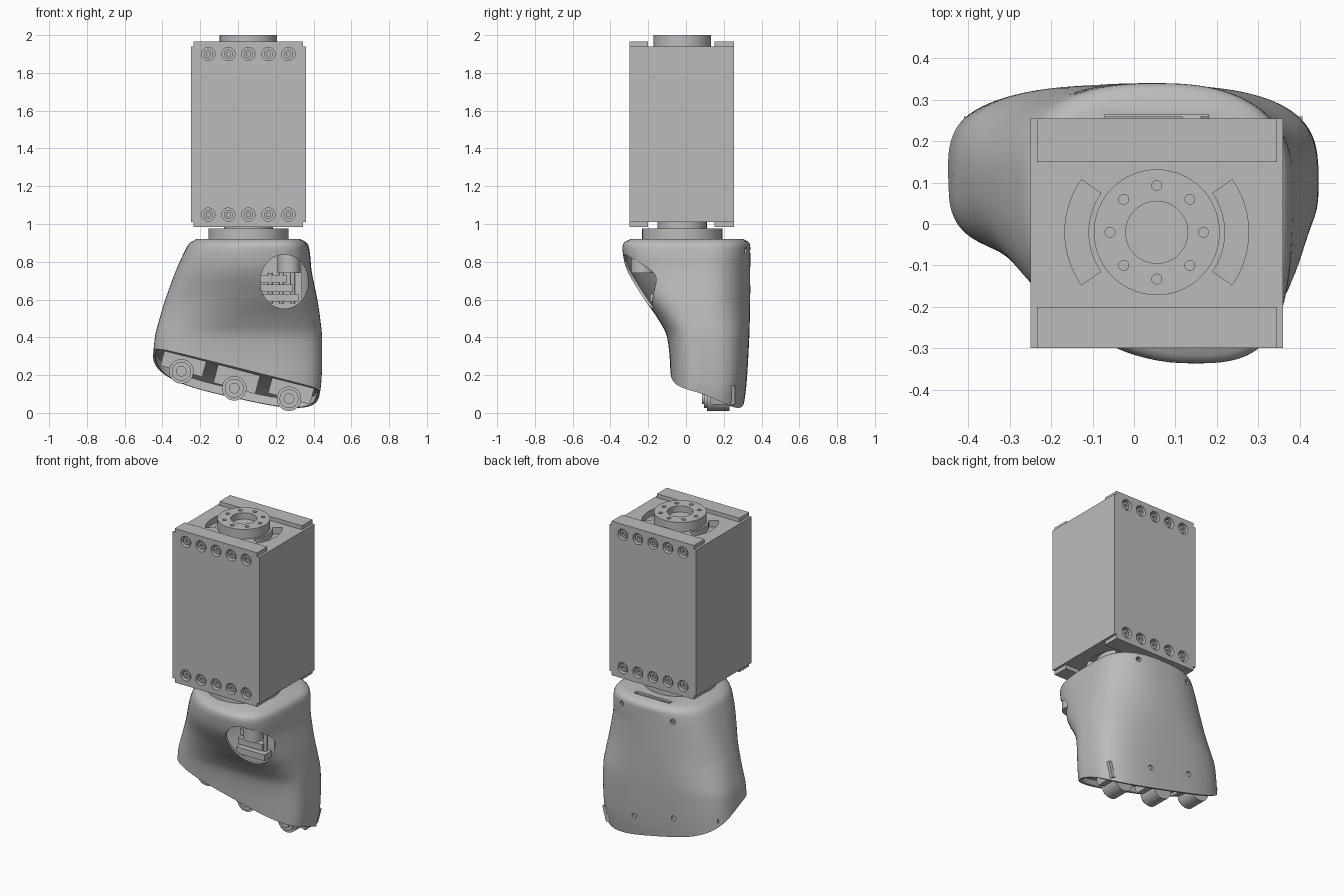
import bpy, bmesh
from math import sin, cos, pi, radians, copysign
from mathutils import Matrix, Vector

if "Cube" in bpy.data.objects:
    bpy.data.objects.remove(bpy.data.objects["Cube"])

grey = bpy.data.materials.new("plain grey")
grey.use_nodes = True
grey.diffuse_color = (0.5, 0.5, 0.5, 1)
grey.node_tree.nodes["Principled BSDF"].inputs["Base Color"].default_value = (0.5, 0.5, 0.5, 1)

CX, CY = 0.055, -0.02      # axis of the wrist
Y_AXIS = Matrix.Rotation(pi / 2, 4, "X")


def finish(name, bm):
    bmesh.ops.recalc_face_normals(bm, faces=bm.faces)
    mesh = bpy.data.meshes.new(name)
    bm.to_mesh(mesh)
    bm.free()
    ob = bpy.data.objects.new(name, mesh)
    bpy.context.collection.objects.link(ob)
    mesh.materials.append(grey)
    return ob


def add_box(bm, x, y, z):
    lo, hi = Vector((x[0], y[0], z[0])), Vector((x[1], y[1], z[1]))
    size = Matrix.Diagonal((*(hi - lo), 1))
    bmesh.ops.create_cube(bm, size=1, matrix=Matrix.Translation((lo + hi) / 2) @ size)


def add_cyl(bm, at, r, depth, rot=Matrix(), scale=(1, 1, 1), sides=32):
    m = Matrix.Translation(at) @ rot @ Matrix.Diagonal((*scale, 1))
    bmesh.ops.create_cone(bm, cap_ends=True, segments=sides, radius1=r, radius2=r, depth=depth, matrix=m)


def activate(ob):
    bpy.ops.object.select_all(action="DESELECT")
    ob.select_set(True)
    bpy.context.view_layer.objects.active = ob


def cut(ob, bm):
    cutter = finish("cutter", bm)
    cutter.hide_render = True
    mod = ob.modifiers.new("cut", "BOOLEAN")
    mod.operation, mod.solver, mod.object = "DIFFERENCE", "EXACT", cutter
    activate(ob)
    bpy.ops.object.modifier_apply(modifier=mod.name)
    bpy.data.objects.remove(cutter)


def smooth(ob, angle=30):
    activate(ob)
    bpy.ops.object.shade_smooth_by_angle(angle=radians(angle))


# Actuator housing with clamp strips above and below
bm = bmesh.new()
add_box(bm, (-0.25, 0.36), (-0.3, 0.255), (1.01, 1.94))
housing = finish("housing", bm)

bolt_spots = [(CX + 0.106 * i, z) for i in range(-2, 3) for z in (1.05, 1.9)]
faces = ((-0.3, 1), (0.255, -1))
bm = bmesh.new()
for x, z in bolt_spots:
    for y, inward in faces:
        add_cyl(bm, (x, y, z), 0.035, 0.07, Y_AXIS)
# Curved slots on both ends of the housing
for z in (1.01, 1.94):
    for side in (0, pi):
        ring = []
        for r, order in ((0.165, 1), (0.222, -1)):
            for k in range(-8, 9):
                a = side + radians(35) * order * k / 8
                ring.append(bm.verts.new((CX + r * cos(a), CY + r * sin(a), z - 0.04)))
        face = bm.faces.new(ring)
        top = bmesh.ops.extrude_face_region(bm, geom=[face])["geom"]
        bmesh.ops.translate(bm, verts=[v for v in top if isinstance(v, bmesh.types.BMVert)], vec=(0, 0, 0.08))
cut(housing, bm)
smooth(housing)

for name, y in (("front_strips", (-0.3, -0.2)), ("back_strips", (0.15, 0.255))):
    bm = bmesh.new()
    add_box(bm, (-0.235, 0.345), y, (1.94, 1.965))
    add_box(bm, (-0.235, 0.345), y, (0.985, 1.01))
    finish(name, bm)

# Socket head bolts sunk in the housing
bm = bmesh.new()
for x, z in bolt_spots:
    for y, inward in faces:
        add_cyl(bm, (x, y + inward * 0.025, z), 0.024, 0.03, Y_AXIS)
bolts = finish("housing_bolts", bm)
bm = bmesh.new()
for x, z in bolt_spots:
    for y, inward in faces:
        add_cyl(bm, (x, y + inward * 0.01, z), 0.012, 0.03, Y_AXIS, sides=6)
cut(bolts, bm)
smooth(bolts)

# Output flange on top with a bore and a ring of holes
bm = bmesh.new()
add_cyl(bm, (CX, CY, 1.965), 0.152, 0.07, sides=64)
flange = finish("top_flange", bm)
bm = bmesh.new()
add_cyl(bm, (CX, CY, 2), 0.075, 0.08, sides=48)
for k in range(8):
    a = k * pi / 4 + pi / 2
    add_cyl(bm, (CX + 0.113 * cos(a), CY + 0.113 * sin(a), 2), 0.012, 0.06, sides=16)
cut(flange, bm)
smooth(flange)

# Wrist joint between housing and hand
bm = bmesh.new()
add_cyl(bm, (CX, CY, 0.945), 0.212, 0.06, sides=64)
add_cyl(bm, (CX, CY, 0.99), 0.13, 0.05, sides=48)
smooth(finish("wrist_joint", bm))

# Hand shell sections: height, left x, right x, front y, back y, nose shift, roundness
SECTIONS = [
    (0.0, -0.47, 0.41, -0.08, 0.3, 0, 0.6),
    (0.15, -0.46, 0.44, -0.08, 0.32, 0, 0.6),
    (0.4, -0.44, 0.445, -0.1, 0.335, 0.02, 0.65),
    (0.5, -0.415, 0.435, -0.15, 0.338, 0.08, 0.75),
    (0.6, -0.385, 0.42, -0.22, 0.34, 0.12, 0.85),
    (0.75, -0.33, 0.39, -0.31, 0.34, 0.11, 0.85),
    (0.85, -0.285, 0.38, -0.335, 0.34, 0.1, 0.8),
    (0.9, -0.255, 0.365, -0.33, 0.335, 0.1, 0.8),
    (0.92, -0.22, 0.33, -0.295, 0.305, 0.1, 0.8),
]


def section_at(z):
    i = max(k for k in range(len(SECTIONS) - 1) if SECTIONS[k][0] <= max(z, 0))
    a, b = SECTIONS[i], SECTIONS[i + 1]
    f = min(max((z - a[0]) / (b[0] - a[0]), 0), 1)
    prev, nxt = SECTIONS[max(i - 1, 0)], SECTIONS[min(i + 2, len(SECTIONS) - 1)]
    out = []
    for p, q, r, s in zip(prev[1:], a[1:], b[1:], nxt[1:]):
        h = b[0] - a[0]
        m1 = (r - p) / (b[0] - prev[0]) * h
        m2 = (s - q) / (nxt[0] - a[0]) * h
        g = 1 - f
        out.append(q * g * g * (1 + 2 * f) + m1 * f * g * g + r * f * f * (3 - 2 * f) - m2 * f * f * g)
    return out


def outline(z, a):
    left, right, front, back, nose, power = section_at(z)
    c, s = (copysign(abs(v) ** power, v) for v in (cos(a), sin(a)))
    x = (left + right) / 2 + (right - left) / 2 * c
    if s > 0:
        return x, 0.1 + (back - 0.1) * s
    return x + nose * sin(a) ** 2, 0.1 + (0.1 - front) * s


def rim(x, y):
    return 0.35 - 0.25 * (x + 0.45) - 0.17 * min(max((y + 0.08) / 0.4, 0), 1) ** 2


def shell_point(t, a):
    z = 0.2 + 0.72 * t
    for _ in range(6):
        x, y = outline(z, a)
        z = rim(x, y) + (0.92 - rim(x, y)) * t
    return Vector((x, y, z))


AROUND, LEVELS = 96, 40
angles = [2 * pi * k / AROUND for k in range(AROUND)]


def bridge(bm, rings):
    for lo, hi in zip(rings, rings[1:]):
        for k in range(AROUND):
            n = (k + 1) % AROUND
            bm.faces.new((lo[k], lo[n], hi[n], hi[k]))


bm = bmesh.new()
rings = [[bm.verts.new(shell_point(1 - (1 - j / LEVELS) ** 1.4, a)) for a in angles] for j in range(LEVELS + 1)]
bridge(bm, rings)
bm.faces.new(rings[-1])
shell = finish("hand_shell", bm)
solid = shell.modifiers.new("wall", "SOLIDIFY")
solid.thickness, solid.offset = 0.015, -1
activate(shell)
bpy.ops.object.modifier_apply(modifier=solid.name)

# Thumb opening, top slot and screw holes
bm = bmesh.new()
add_cyl(bm, (0.245, -0.28, 0.695), 0.13, 0.36, Y_AXIS, (0.98, 1.1, 1), 48)
add_box(bm, (-0.07, 0.18), (0.235, 0.265), (0.86, 0.96))
for x, z in ((0.23, 0.86), (-0.13, 0.84), (0.14, 0.17), (-0.14, 0.23)):
    add_cyl(bm, (x, 0.33, z), 0.016, 0.12, Y_AXIS, sides=20)
cut(shell, bm)
smooth(shell, 35)

# Recessed plate closing the knuckle end
bm = bmesh.new()
rings = []
for s in (0.965, 0.8, 0.6, 0.4, 0.2, 0.02):
    ring = []
    for a in angles:
        p = shell_point(0.05, a)
        x, y = p.x * s, 0.1 + (p.y - 0.1) * s
        ring.append(bm.verts.new((x, y, rim(x, y) + 0.04)))
    rings.append(ring)
bridge(bm, rings)
bm.faces.new(rings[-1])
smooth(finish("knuckle_plate", bm))

# Three finger drives: round hub with a raised ring on a tilted block
for label, x, z in (("right", -0.3, 0.22), ("middle", -0.02, 0.13), ("left", 0.27, 0.075)):
    tilt = Matrix.Translation((x, 0.16, z)) @ Matrix.Rotation(radians(15), 4, "Y")
    bm = bmesh.new()
    add_box(bm, (-0.115, 0.115), (-0.03, 0.1), (0, 0.1))
    add_cyl(bm, (0, 0.01, 0), 0.065, 0.12, Y_AXIS)
    add_cyl(bm, (0, -0.055, 0), 0.05, 0.02, Y_AXIS)
    add_cyl(bm, (0, -0.065, 0), 0.028, 0.02, Y_AXIS)
    for side in (-0.09, 0.09):
        add_cyl(bm, (side, -0.03, 0.05), 0.012, 0.015, Y_AXIS, sides=16)
    bm.transform(tilt)
    smooth(finish(label + "_finger_drive", bm))

# Thumb drive seen inside the opening
bm = bmesh.new()
add_cyl(bm, (0.27, -0.23, 0.81), 0.06, 0.14)
add_box(bm, (0.12, 0.34), (-0.12, 0.1), (0.5, 0.85))
for k in range(3):
    add_box(bm, (0.12, 0.32 - 0.03 * k), (-0.19 + 0.02 * k, -0.1), (0.59 + 0.05 * k, 0.63 + 0.05 * k))
for x in (0.17, 0.23, 0.29):
    add_cyl(bm, (x, -0.14, 0.66), 0.012, 0.16, sides=16)
smooth(finish("thumb_drive", bm))
